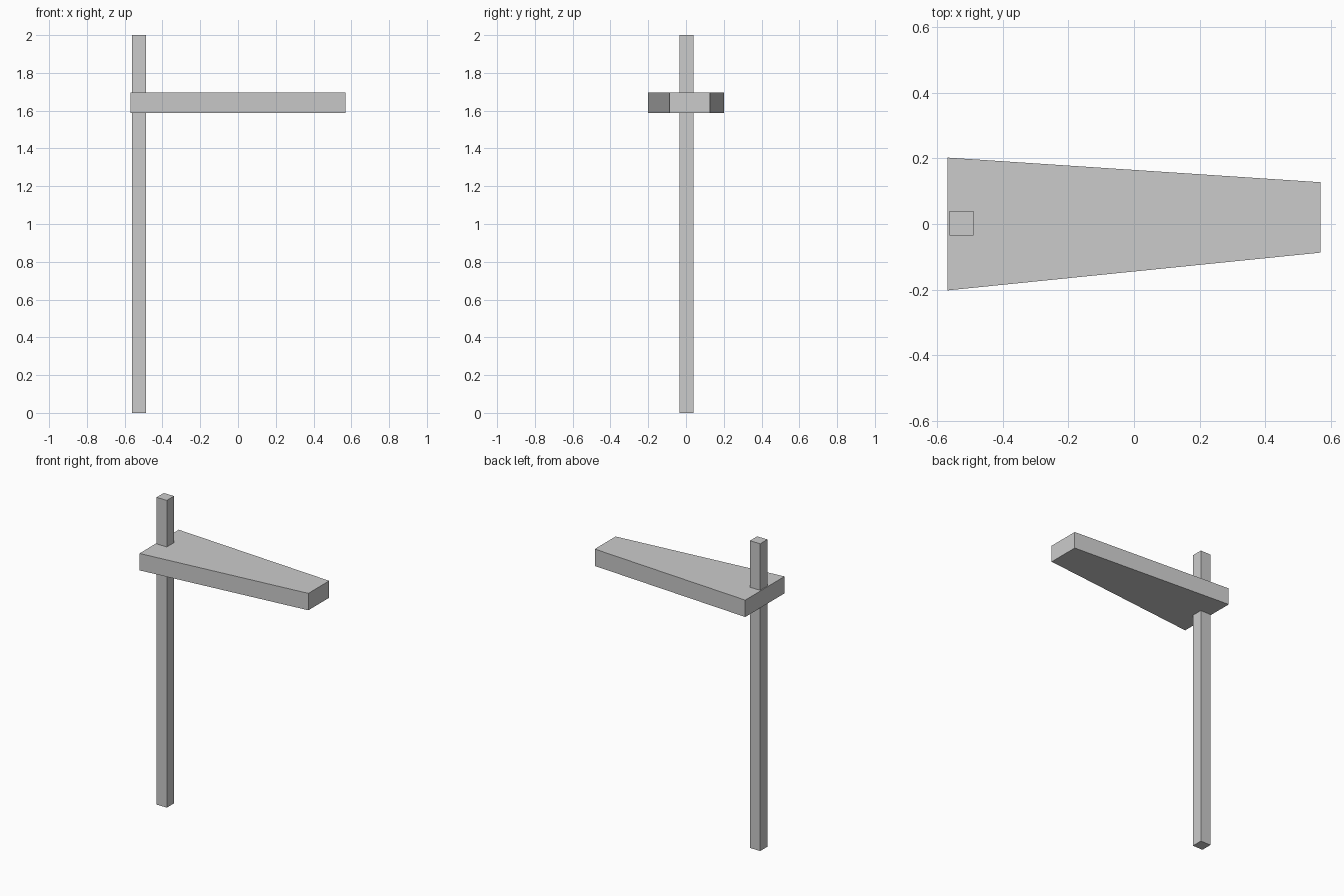
import bpy
import bmesh

cube = bpy.data.objects.get("Cube")
if cube:
    bpy.data.objects.remove(cube, do_unlink=True)

GREY = (0.6, 0.6, 0.6, 1.0)
grey = bpy.data.materials.new("plain_grey")
grey.use_nodes = True
grey.diffuse_color = GREY
grey.node_tree.nodes["Principled BSDF"].inputs["Base Color"].default_value = GREY


def prism(name, outline, bottom, top):
    """Extrude a flat outline upwards into a closed solid."""
    bm = bmesh.new()
    base = bm.faces.new([bm.verts.new((x, y, bottom)) for x, y in outline])
    result = bmesh.ops.extrude_face_region(bm, geom=[base], use_keep_orig=True)
    raised = [v for v in result["geom"] if isinstance(v, bmesh.types.BMVert)]
    bmesh.ops.translate(bm, verts=raised, vec=(0, 0, top - bottom))
    bmesh.ops.recalc_face_normals(bm, faces=bm.faces)
    mesh = bpy.data.meshes.new(name)
    bm.to_mesh(mesh)
    bm.free()
    mesh.materials.append(grey)
    obj = bpy.data.objects.new(name, mesh)
    bpy.context.collection.objects.link(obj)
    return obj


# Square upright post
px, py, half = -0.525, 0.002, 0.037
post = [(px - half, py - half), (px + half, py - half),
        (px + half, py + half), (px - half, py + half)]
prism("post", post, 0.0, 2.0)

# Tapered arm board, slightly skewed towards the back at its narrow end
arm = [(-0.568, -0.202), (0.568, -0.087), (0.568, 0.127), (-0.568, 0.202)]
prism("tapered_arm", arm, 1.587, 1.697)
